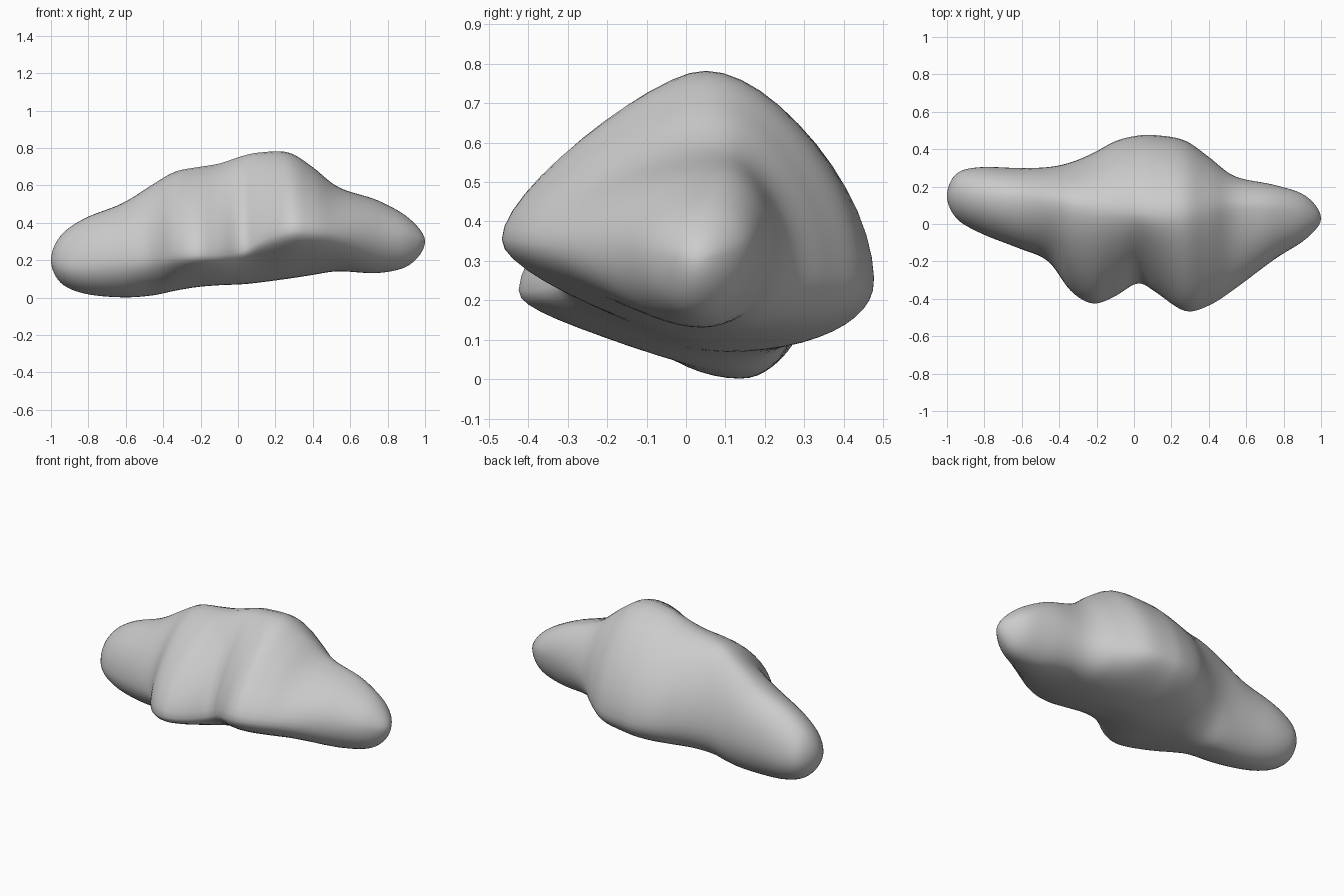
import bpy, bmesh, math
from mathutils import Vector

if "Cube" in bpy.data.objects:
    bpy.data.objects.remove(bpy.data.objects["Cube"])

# Sections along x: x, front(y,z), back(y,z), top(y,z), bottom(y,z)
SECTIONS = [
    (-.95, .03, .18, .27, .20, .16, .33, .16, .08),
    (-.82, -.05, .18, .305, .20, .15, .425, .15, .02),
    (-.62, -.13, .20, .30, .22, .13, .505, .14, .0),
    (-.46, -.20, .21, .305, .25, .12, .605, .14, .01),
    (-.34, -.36, .22, .33, .27, .10, .675, .10, .035),
    (-.22, -.43, .22, .38, .27, .08, .70, .10, .055),
    (-.10, -.39, .22, .445, .26, .07, .72, .10, .065),
    (.02, -.32, .24, .475, .25, .06, .76, .10, .07),
    (.12, -.37, .30, .477, .25, .05, .78, .10, .08),
    (.27, -.47, .35, .45, .25, .05, .78, .10, .10),
    (.40, -.44, .35, .36, .27, .06, .70, .10, .12),
    (.54, -.35, .34, .255, .32, .08, .59, .07, .14),
    (.75, -.19, .32, .21, .35, .08, .52, .04, .13),
    (.92, -.08, .31, .15, .33, .05, .42, .03, .175),
]
LEFT_TIP = (-1, .15, .20)
RIGHT_TIP = (1, .03, .30)
STEPS, QUAD = 6, 12


def tip_row(tip):
    return (tip[0],) + tip[1:] * 4


def mirrored(row, tip):
    # phantom section beyond a tip, so the end closes as a round cap
    return (row[0],) + tuple(2 * t - r for r, t in zip(row[1:], tip[1:]))


def catmull(a, b, c, d, t):
    return [.5 * (2*q + (r-p)*t + (2*p - 5*q + 4*r - s)*t*t + (3*q - p - 3*r + s)*t**3)
            for p, q, r, s in zip(a, b, c, d)]


def quadrant(p, q, k, p_vertical):
    # rounded quarter between two extreme points; k sets its fullness
    dy, dz = q[0] - p[0], q[1] - p[1]
    if p_vertical:
        h1, h2 = (p[0], p[1] + k*dz), (q[0] - k*dy, q[1])
    else:
        h1, h2 = (p[0] + k*dy, p[1]), (q[0], q[1] - k*dz)
    pts = []
    for i in range(QUAD):
        t = i / QUAD
        u = 1 - t
        pts.append([u**3*a + 3*u*u*t*b + 3*u*t*t*c + t**3*d
                    for a, b, c, d in zip(p, h1, h2, q)])
    return pts


def ring(row):
    x, yf, zf, yb, zb, yt, zt, ym, zm = row
    w = math.exp(-((x - .05) / .52) ** 4)   # 1 in the body, 0 in the end lobes
    k = [.53 + w * (v - .53) for v in (.28, .42, .60, .32)]
    f, t, b, m = (yf, zf), (yt, zt), (yb, zb), (ym, zm)
    pts = (quadrant(f, t, k[0], True) + quadrant(t, b, k[1], False)
           + quadrant(b, m, k[2], True) + quadrant(m, f, k[3], False))
    return [Vector((x, y, z)) for y, z in pts]


# Interpolate sections from tip to tip
left, right = tip_row(LEFT_TIP), tip_row(RIGHT_TIP)
rows = [mirrored(SECTIONS[0], left), left, *SECTIONS, right, mirrored(SECTIONS[-1], right)]
dense = []
for i in range(1, len(rows) - 2):
    for s in range(STEPS):
        dense.append(catmull(*rows[i-1:i+3], s / STEPS))
dense = dense[1:]

# Lumpy body skin
bm = bmesh.new()
loops = [[bm.verts.new(p) for p in ring(r)] for r in dense]
n = 4 * QUAD
for a, b in zip(loops, loops[1:]):
    for j in range(n):
        bm.faces.new((a[j], a[(j+1) % n], b[(j+1) % n], b[j]))
for tip, loop in ((LEFT_TIP, loops[0]), (RIGHT_TIP, loops[-1])):
    v = bm.verts.new(tip)
    for j in range(n):
        bm.faces.new((v, loop[j], loop[(j+1) % n]))
for _ in range(3):
    bmesh.ops.smooth_vert(bm, verts=bm.verts, factor=.4,
                          use_axis_x=False, use_axis_y=True, use_axis_z=True)
bmesh.ops.recalc_face_normals(bm, faces=bm.faces)
for face in bm.faces:
    face.smooth = True
mesh = bpy.data.meshes.new("lumpy_body")
bm.to_mesh(mesh)
bm.free()
body = bpy.data.objects.new("lumpy_body", mesh)
bpy.context.collection.objects.link(body)
